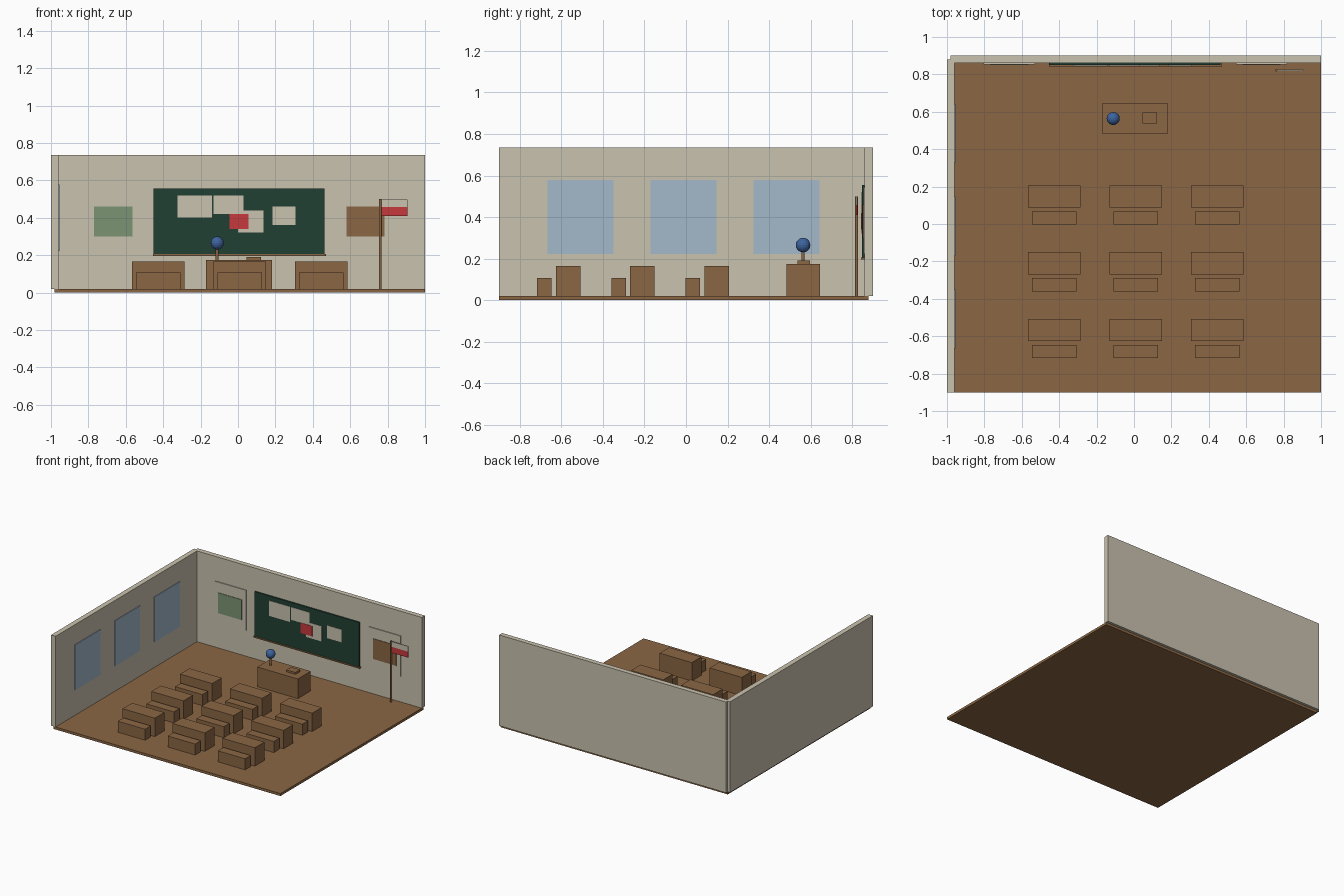
import bpy
import bmesh
from mathutils import Matrix

if "Cube" in bpy.data.objects:
    bpy.data.objects.remove(bpy.data.objects["Cube"])


def material(name, rgb):
    """Flat colour from 0-255 display values."""
    lin = []
    for c in rgb:
        c /= 255
        lin.append(c / 12.92 if c <= 0.04045 else ((c + 0.055) / 1.055) ** 2.4)
    m = bpy.data.materials.new(name)
    m.diffuse_color = (*lin, 1)
    m.use_nodes = True
    m.node_tree.nodes["Principled BSDF"].inputs["Base Color"].default_value = m.diffuse_color
    return m


CREAM = material("cream", (202, 194, 175))
WOOD = material("wood_brown", (139, 103, 68))
GLASS = material("window_blue", (164, 184, 202))
BOARD = material("board_green", (33, 64, 52))
RED = material("red", (198, 56, 60))
BLUE = material("globe_blue", (62, 100, 158))
GREEN = material("soft_green", (122, 148, 114))


def finish(name, bm, mat):
    mesh = bpy.data.meshes.new(name)
    bm.to_mesh(mesh)
    bm.free()
    mesh.materials.append(mat)
    ob = bpy.data.objects.new(name, mesh)
    bpy.context.collection.objects.link(ob)
    return ob


def box(name, x, y, z, mat):
    """Box from (min, max) ranges on each axis."""
    bm = bmesh.new()
    size = Matrix.Diagonal((x[1] - x[0], y[1] - y[0], z[1] - z[0], 1))
    centre = Matrix.Translation((sum(x) / 2, sum(y) / 2, sum(z) / 2))
    bmesh.ops.create_cube(bm, size=1, matrix=centre @ size)
    return finish(name, bm, mat)


def rod(name, x, y, z, r, mat):
    bm = bmesh.new()
    bmesh.ops.create_cone(bm, cap_ends=True, segments=12, radius1=r, radius2=r,
                          depth=z[1] - z[0],
                          matrix=Matrix.Translation((x, y, sum(z) / 2)))
    return finish(name, bm, mat)


FLOOR = 0.02
WALL_Y = 0.861

# Room shell
box("floor", (-0.98, 1), (-0.9, 0.88), (0, FLOOR), WOOD)
box("back_wall", (-0.98, 1), (WALL_Y, 0.9), (FLOOR, 0.735), CREAM)
box("left_wall", (-1, -0.96), (-0.9, 0.88), (FLOOR, 0.735), CREAM)

# Windows on the left wall
for i in range(3):
    yc = -0.508 + i * 0.496
    box(f"window_{i + 1}", (-0.961, -0.955), (yc - 0.158, yc + 0.158), (0.222, 0.578), GLASS)

# Chalkboard with its tray
box("chalkboard", (-0.452, 0.462), (0.849, WALL_Y), (0.205, 0.555), BOARD)
box("chalk_tray", (-0.455, 0.47), (0.843, WALL_Y), (0.195, 0.205), WOOD)

# Papers pinned to the board
papers = [(-0.323, -0.14, 0.40, 0.52), (-0.132, 0.03, 0.42, 0.52),
          (0.0, 0.137, 0.32, 0.44), (0.185, 0.308, 0.36, 0.46)]
for i, (x0, x1, z0, z1) in enumerate(papers):
    box(f"paper_{i + 1}", (x0, x1), (0.846, 0.850), (z0, z1), CREAM)
box("red_paper", (-0.045, 0.057), (0.843, 0.850), (0.34, 0.42), RED)

# Posters either side of the board
for side, xc, mat in (("left", -0.667, GREEN), ("right", 0.682, WOOD)):
    box(f"{side}_poster", (xc - 0.137, xc + 0.137), (0.854, WALL_Y), (0.222, 0.542), CREAM)
    box(f"{side}_poster_print", (xc - 0.102, xc + 0.102), (0.850, 0.855), (0.30, 0.46), mat)

# Teacher's desk with a book and a globe
box("teacher_desk", (-0.171, 0.182), (0.485, 0.645), (FLOOR, 0.175), WOOD)
box("book", (0.045, 0.124), (0.538, 0.597), (0.175, 0.19), WOOD)
rod("globe_stand", -0.111, 0.564, (0.175, 0.24), 0.008, WOOD)
bm = bmesh.new()
bmesh.ops.create_uvsphere(bm, u_segments=16, v_segments=10, radius=0.035,
                          matrix=Matrix.Translation((-0.111, 0.564, 0.265)))
finish("globe", bm, BLUE)

# Rows of pupil desks and benches
for row in range(3):
    for col in range(3):
        xc = -0.427 + col * 0.436
        yc = 0.147 - row * 0.357
        box(f"desk_{row}_{col}", (xc - 0.14, xc + 0.14), (yc - 0.059, yc + 0.059),
            (FLOOR, 0.165), WOOD)
        box(f"bench_{row}_{col}", (xc - 0.119, xc + 0.119), (yc - 0.15, yc - 0.08),
            (FLOOR, 0.107), WOOD)

# Flag on a pole
rod("flag_pole", 0.76, 0.822, (FLOOR, 0.5), 0.007, WOOD)
box("flag_upper", (0.765, 0.907), (0.819, 0.826), (0.457, 0.498), CREAM)
box("flag_lower", (0.765, 0.907), (0.819, 0.826), (0.41, 0.457), RED)
